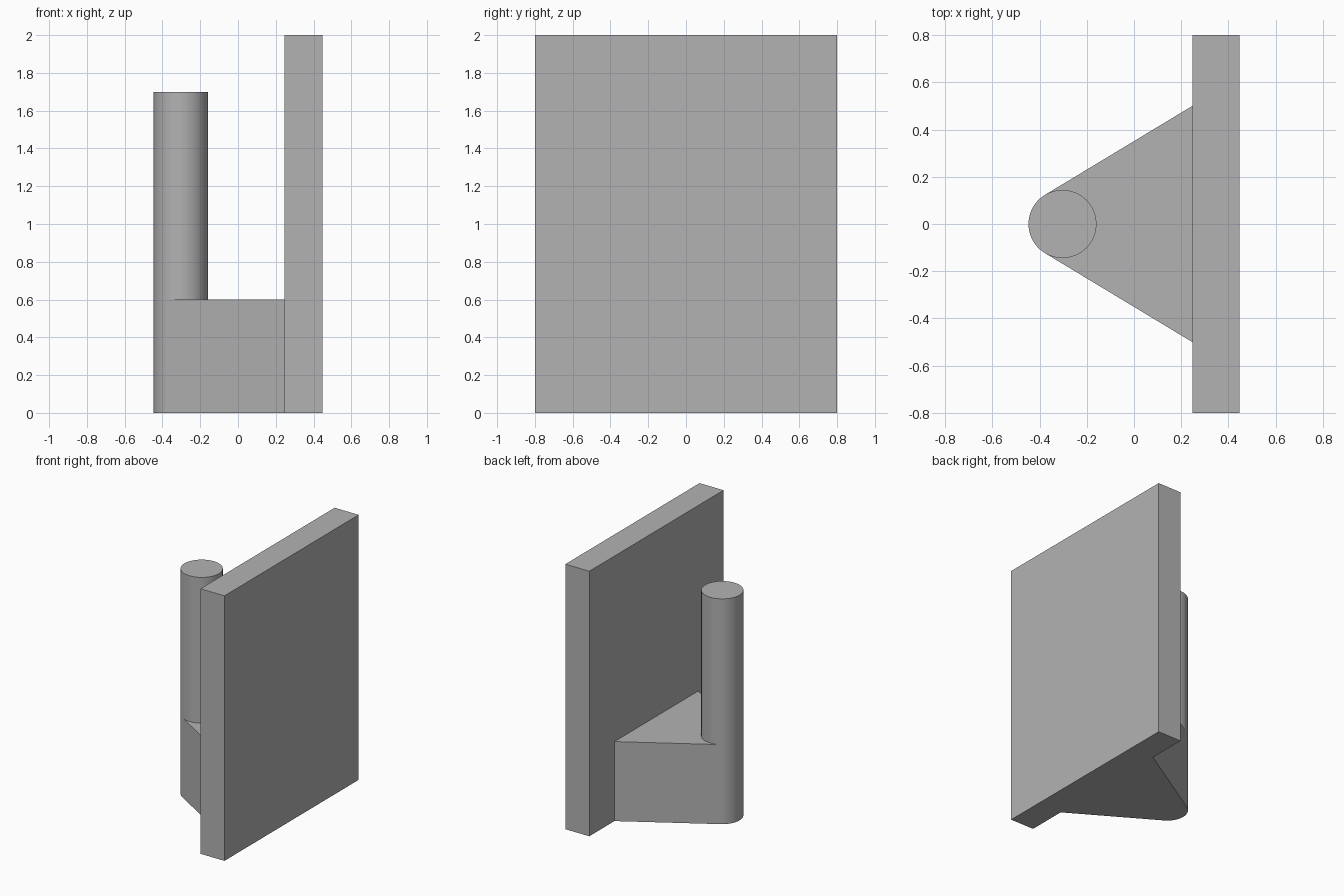
import bpy
import bmesh
from math import acos, cos, sin, pi, radians, hypot, atan2

cube = bpy.data.objects.get("Cube")
if cube:
    bpy.data.objects.remove(cube, do_unlink=True)

HALF = 0.447      # half the overall depth
PLATE_X = 0.247   # inner face of the plate
RADIUS = 0.144
POST_X = RADIUS - HALF
WEB_TOP = 0.6

grey = bpy.data.materials.new("plain_grey")
grey.use_nodes = True
colour = (0.45, 0.45, 0.45, 1)
grey.diffuse_color = colour
grey.node_tree.nodes["Principled BSDF"].inputs["Base Color"].default_value = colour


def prism(name, outline, height):
    """Extrude a flat outline upward from the ground."""
    bm = bmesh.new()
    face = bm.faces.new([bm.verts.new((x, y, 0)) for x, y in outline])
    top = bmesh.ops.extrude_face_region(bm, geom=[face])["geom"]
    verts = [v for v in top if isinstance(v, bmesh.types.BMVert)]
    bmesh.ops.translate(bm, verts=verts, vec=(0, 0, height))
    bmesh.ops.recalc_face_normals(bm, faces=bm.faces)
    mesh = bpy.data.meshes.new(name)
    bm.to_mesh(mesh)
    bm.free()
    mesh.materials.append(grey)
    obj = bpy.data.objects.new(name, mesh)
    bpy.context.collection.objects.link(obj)
    return obj


# Upright plate
prism("upright_plate",
      [(PLATE_X, -0.8), (HALF, -0.8), (HALF, 0.8), (PLATE_X, 0.8)], 2.0)

# Round post
sides = 64
ring = [(POST_X + RADIUS * cos(2 * pi * i / sides),
         RADIUS * sin(2 * pi * i / sides)) for i in range(sides)]
post = prism("round_post", ring, 1.7)
bpy.context.view_layer.objects.active = post
post.select_set(True)
bpy.ops.object.shade_smooth_by_angle(angle=radians(30))

# Tapered web, its sides running tangent to the post
run, half_width = PLATE_X - POST_X, 0.5
angle = atan2(half_width, run) + acos(RADIUS / hypot(run, half_width))
tx, ty = POST_X + RADIUS * cos(angle), RADIUS * sin(angle)
prism("tapered_web",
      [(PLATE_X, -half_width), (PLATE_X, half_width), (tx, ty), (tx, -ty)],
      WEB_TOP)
